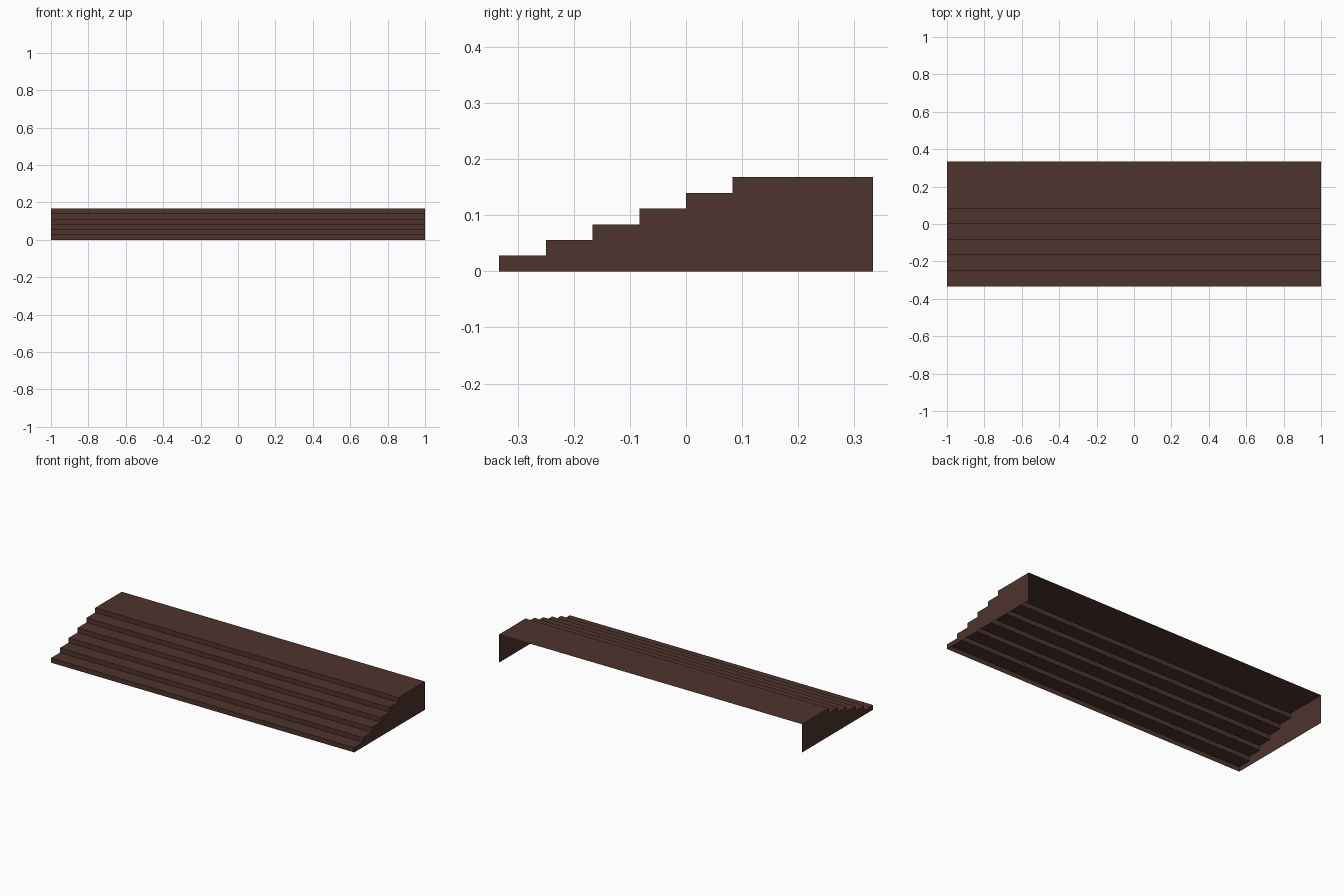
import bpy, bmesh

if "Cube" in bpy.data.objects:
    bpy.data.objects.remove(bpy.data.objects["Cube"])

STEPS = 6
HALF_W = 1.0
FRONT, BACK = -1 / 3, 1 / 3
RUN, RISE = 1 / 12, 0.028

brown = bpy.data.materials.new("dark brown")
brown.diffuse_color = (0.0762, 0.0335, 0.0265, 1)
brown.use_nodes = True
brown.node_tree.nodes["Principled BSDF"].inputs["Base Color"].default_value = brown.diffuse_color

# Stepped side profile (y, z); the last tread is a deep landing
profile = [(FRONT, 0.0)]
for i in range(STEPS):
    y, z = FRONT + i * RUN, (i + 1) * RISE
    y_end = BACK if i == STEPS - 1 else y + RUN
    profile += [(y, z), (y_end, z)]


def add_object(name, bm):
    mesh = bpy.data.meshes.new(name)
    bm.to_mesh(mesh)
    bm.free()
    mesh.materials.append(brown)
    obj = bpy.data.objects.new(name, mesh)
    bpy.context.collection.objects.link(obj)


# Treads and risers: the profile swept across the width, open behind and below
bm = bmesh.new()
left = [bm.verts.new((-HALF_W, y, z)) for y, z in profile]
right = [bm.verts.new((HALF_W, y, z)) for y, z in profile]
for i in range(len(profile) - 1):
    bm.faces.new((left[i], right[i], right[i + 1], left[i + 1]))
add_object("treads_and_risers", bm)

# Side walls: thin stepped panels closing the two ends
for name, x in (("left_side_wall", -HALF_W), ("right_side_wall", HALF_W)):
    bm = bmesh.new()
    verts = [bm.verts.new((x, y, z)) for y, z in profile + [(BACK, 0.0)]]
    face = bm.faces.new(verts)
    face.normal_update()
    if face.normal.x * x < 0:
        face.normal_flip()
    bmesh.ops.triangulate(bm, faces=[face])
    add_object(name, bm)
